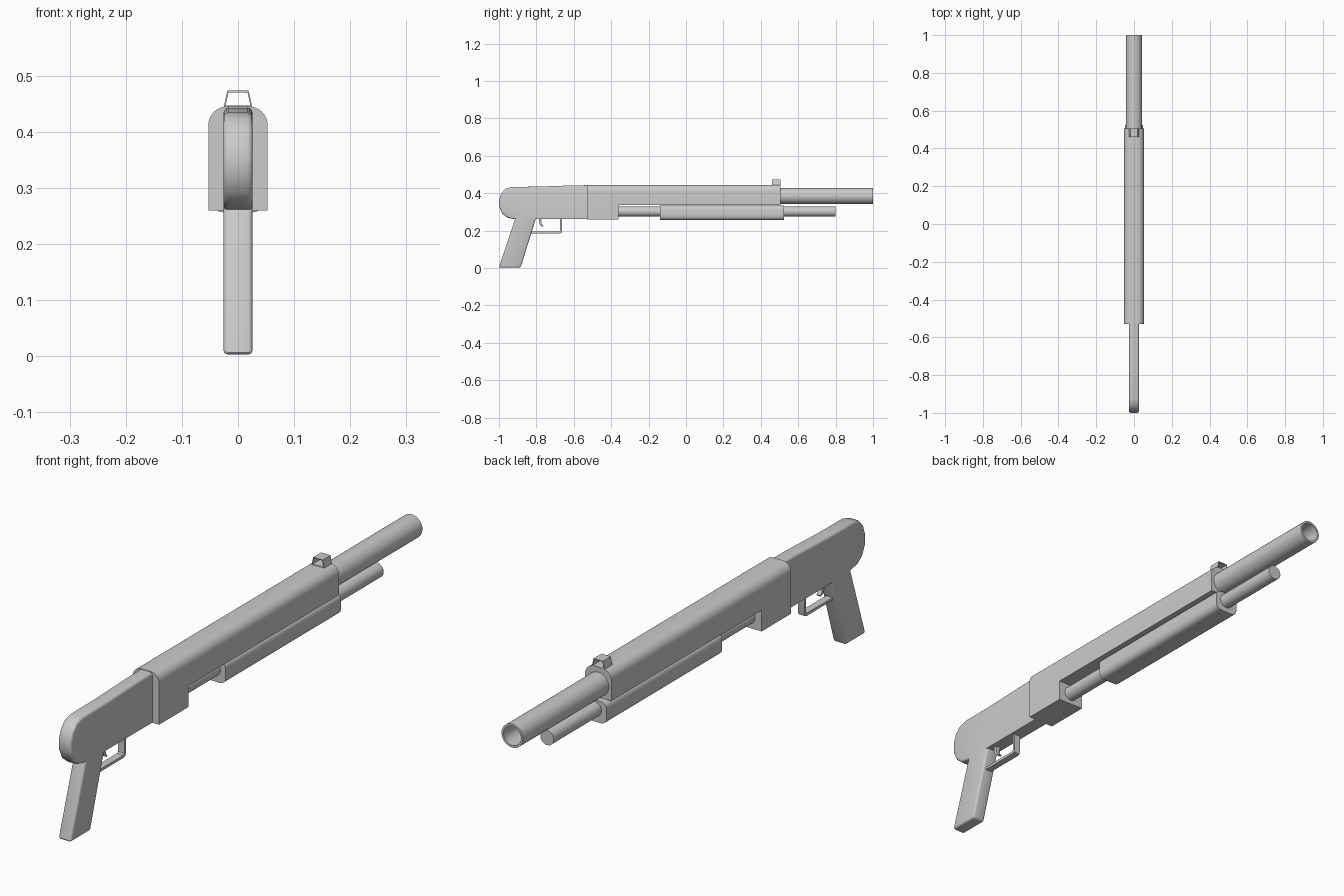
import bpy, bmesh, math
from mathutils import Vector

if "Cube" in bpy.data.objects:
    bpy.data.objects.remove(bpy.data.objects["Cube"])


def finish(name, bm, angle=32):
    bmesh.ops.recalc_face_normals(bm, faces=bm.faces)
    me = bpy.data.meshes.new(name)
    bm.to_mesh(me)
    bm.free()
    ob = bpy.data.objects.new(name, me)
    bpy.context.collection.objects.link(ob)
    bpy.ops.object.select_all(action='DESELECT')
    ob.select_set(True)
    bpy.context.view_layer.objects.active = ob
    bpy.ops.object.shade_smooth_by_angle(angle=math.radians(angle))
    return ob


def extrude(points, direction):
    bm = bmesh.new()
    face = bm.faces.new([bm.verts.new(p) for p in points])
    res = bmesh.ops.extrude_face_region(bm, geom=[face], use_keep_orig=True)
    moved = [v for v in res['geom'] if isinstance(v, bmesh.types.BMVert)]
    bmesh.ops.translate(bm, verts=moved, vec=Vector(direction))
    return bm


def bevel(bm, test, width, segments):
    edges = [e for e in bm.edges if test(*[v.co for v in e.verts])]
    bmesh.ops.bevel(bm, geom=edges, offset=width, segments=segments,
                    profile=0.5, affect='EDGES', clamp_overlap=True)


def side_prism(profile, half):
    return extrude([(-half, y, z) for y, z in profile], (2 * half, 0, 0))


def same_side(a, b):
    return abs(a.x - b.x) < 1e-6


def tube(name, y0, y1, z, r, bore=0, depth=0, n=32):
    # Lathe rings along y, optionally with a bored front end
    rings = [(y0, r), (y1, r)]
    if bore:
        rings += [(y1, bore), (y1 - depth, bore)]
    bm = bmesh.new()
    loops = [[bm.verts.new((rad * math.cos(2 * math.pi * i / n), y,
                            z + rad * math.sin(2 * math.pi * i / n)))
              for i in range(n)] for y, rad in rings]
    for a, b in zip(loops, loops[1:]):
        for i in range(n):
            j = (i + 1) % n
            bm.faces.new((a[i], a[j], b[j], b[i]))
    bm.faces.new(loops[0])
    bm.faces.new(loops[-1])
    return finish(name, bm)


# Main body with rounded upper edges and a deeper rear block
bm = side_prism([(-0.53, 0.26), (-0.36, 0.26), (-0.36, 0.337),
                 (0.505, 0.337), (0.505, 0.445), (-0.53, 0.445)], 0.053)
bevel(bm, lambda a, b: same_side(a, b) and min(a.z, b.z) > 0.44, 0.034, 8)
finish("body", bm)

# Narrow rear housing with rounded tail
bm = side_prism([(-0.52, 0.261), (-0.52, 0.443), (-0.6, 0.442), (-0.8, 0.435),
                 (-0.93, 0.434), (-0.965, 0.424), (-0.988, 0.398),
                 (-1.0, 0.363), (-0.998, 0.325), (-0.983, 0.292),
                 (-0.955, 0.269), (-0.915, 0.261)], 0.026)
bevel(bm, lambda a, b: same_side(a, b) and min(a.y, b.y) < -0.53
      and max(a.z, b.z) > 0.262, 0.009, 3)
finish("rear_housing", bm)

# Slanted grip
bm = side_prism([(-0.905, 0.29), (-1.0, 0.003), (-0.884, 0.003),
                 (-0.795, 0.29)], 0.026)
bevel(bm, lambda a, b: min(a.z, b.z) < 0.28, 0.008, 3)
finish("grip", bm)

# Barrel and magazine tube
tube("barrel", 0.45, 1.0, 0.385, 0.043, bore=0.035, depth=0.45)
tube("magazine_tube", -0.38, 0.8, 0.302, 0.027)

# Sliding fore-end
w, lo, hi = 0.048, 0.256, 0.335
bm = extrude([(-w, -0.14, lo), (w, -0.14, lo), (w, -0.14, hi), (-w, -0.14, hi)],
             (0, 0.665, 0))
bevel(bm, lambda a, b: abs(a.y - b.y) > 0.1, 0.023, 4)
finish("fore_end", bm)

# Trigger guard
t = 0.01
bm = side_prism([(-0.835, 0.195), (-0.835, 0.185), (-0.675, 0.185),
                 (-0.667, 0.188), (-0.663, 0.197), (-0.663, 0.27),
                 (-0.663 - t, 0.27), (-0.663 - t, 0.2), (-0.677, 0.195)], 0.013)
finish("trigger_guard", bm)

# Curved trigger
bm = side_prism([(-0.788, 0.27), (-0.785, 0.24), (-0.779, 0.228),
                 (-0.765, 0.22), (-0.763, 0.224), (-0.771, 0.235),
                 (-0.774, 0.25), (-0.77, 0.27)], 0.008)
finish("trigger", bm)

# Open front sight: frame built as a ring of two trapezoids
outer = [(-0.026, 0.441), (0.026, 0.441), (0.019, 0.473), (-0.019, 0.473)]
inner = [(-0.022, 0.447), (0.022, 0.447), (0.017, 0.47), (-0.017, 0.47)]
bm = bmesh.new()
o0, i0, o1, i1 = [[bm.verts.new((x, y, z)) for x, z in pts]
                  for y in (0.46, 0.505) for pts in (outer, inner)]
for a, b in ((o0, i0), (i0, i1), (i1, o1), (o1, o0)):
    for k in range(4):
        m = (k + 1) % 4
        bm.faces.new((a[k], a[m], b[m], b[k]))
finish("front_sight", bm)
